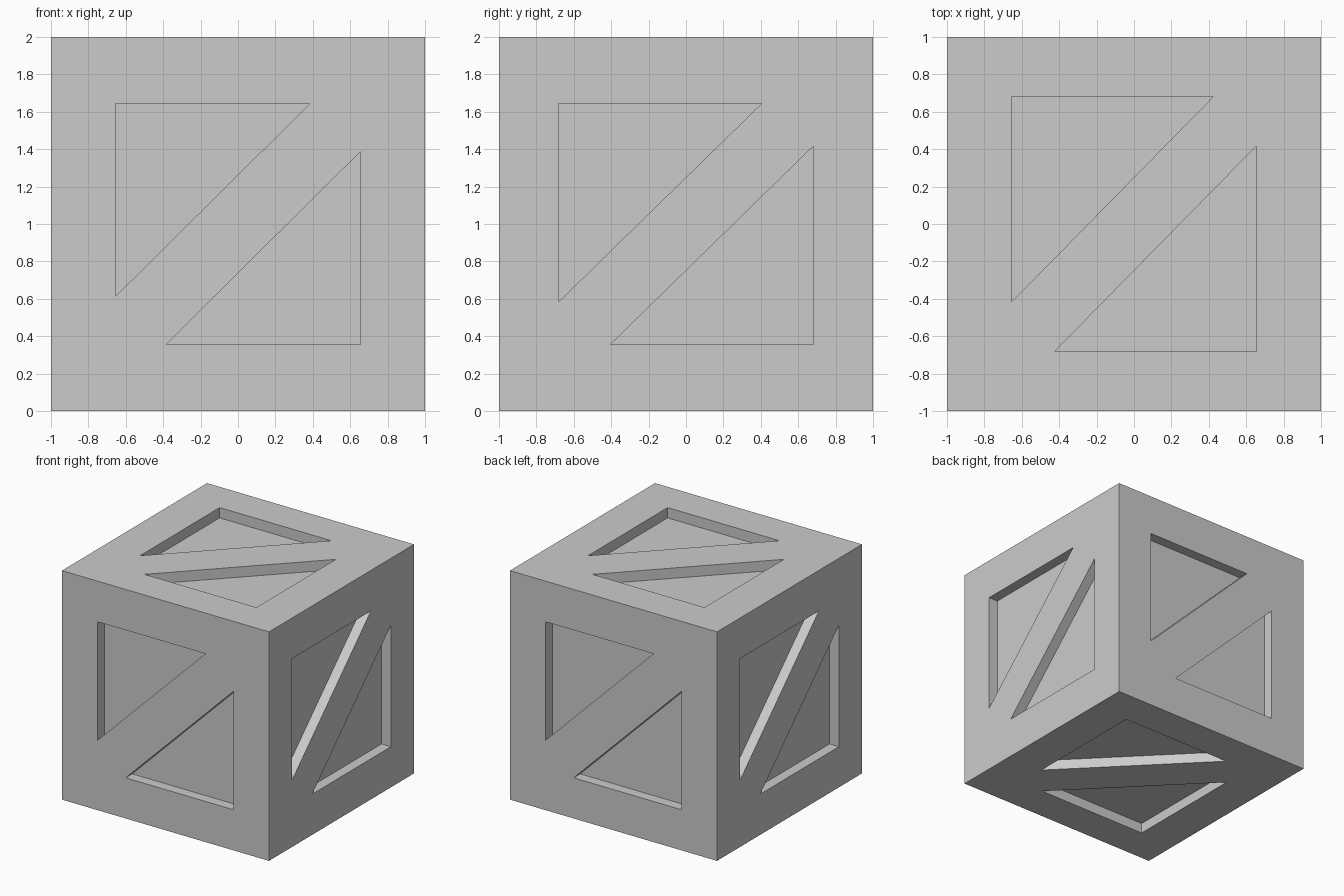
import bpy, bmesh
from mathutils import Vector

if "Cube" in bpy.data.objects:
    bpy.data.objects.remove(bpy.data.objects["Cube"])

DEPTH = 0.09
CENTRE = Vector((0, 0, 1))
X, Y, Z = Vector((1, 0, 0)), Vector((0, 1, 0)), Vector((0, 0, 1))


def add_prism(bm, points, normal):
    """Extrude a flat triangle outward along normal."""
    face = bm.faces.new([bm.verts.new(p) for p in points])
    ret = bmesh.ops.extrude_face_region(bm, geom=[face], use_keep_orig=True)
    verts = [g for g in ret["geom"] if isinstance(g, bmesh.types.BMVert)]
    bmesh.ops.translate(bm, verts=verts, vec=normal * (DEPTH + 0.2))


def make_object(name, bm):
    bmesh.ops.recalc_face_normals(bm, faces=bm.faces)
    mesh = bpy.data.meshes.new(name)
    bm.to_mesh(mesh)
    bm.free()
    obj = bpy.data.objects.new(name, mesh)
    bpy.context.collection.objects.link(obj)
    return obj


# Solid crate body
bm = bmesh.new()
bmesh.ops.create_cube(bm, size=2)
bmesh.ops.translate(bm, verts=bm.verts, vec=CENTRE)
crate = make_object("crate", bm)

# Upper-left triangle of each face: right, up, outward axes, then corner and tip positions
front = (0.655, 0.645, 0.385, 0.387)
side = (0.682, 0.645, 0.405, 0.417)
top = (0.655, 0.682, 0.425, 0.417)
faces = [(X, Z, -Y, front), (-X, Z, Y, front),
         (Y, Z, X, side), (-Y, Z, -X, side),
         (X, Y, Z, top), (X, -Y, -Z, top)]

# Triangular pockets, two per face, leaving a frame and a diagonal brace
bm = bmesh.new()
for u, v, n, (a, b, tip_u, tip_v) in faces:
    for s in (1, -1):
        tri = [(-a, b), (tip_u, b), (-a, -tip_v)]
        pts = [CENTRE + n * (1 - DEPTH) + s * (u * p + v * q) for p, q in tri]
        add_prism(bm, pts, n)
cutter = make_object("pocket_cutter", bm)
cutter.hide_render = True

# Cut the pockets and discard the cutter
mod = crate.modifiers.new("pockets", "BOOLEAN")
mod.operation = "DIFFERENCE"
mod.solver = "EXACT"
mod.object = cutter
bpy.context.view_layer.objects.active = crate
bpy.ops.object.modifier_apply(modifier=mod.name)
bpy.data.objects.remove(cutter)
